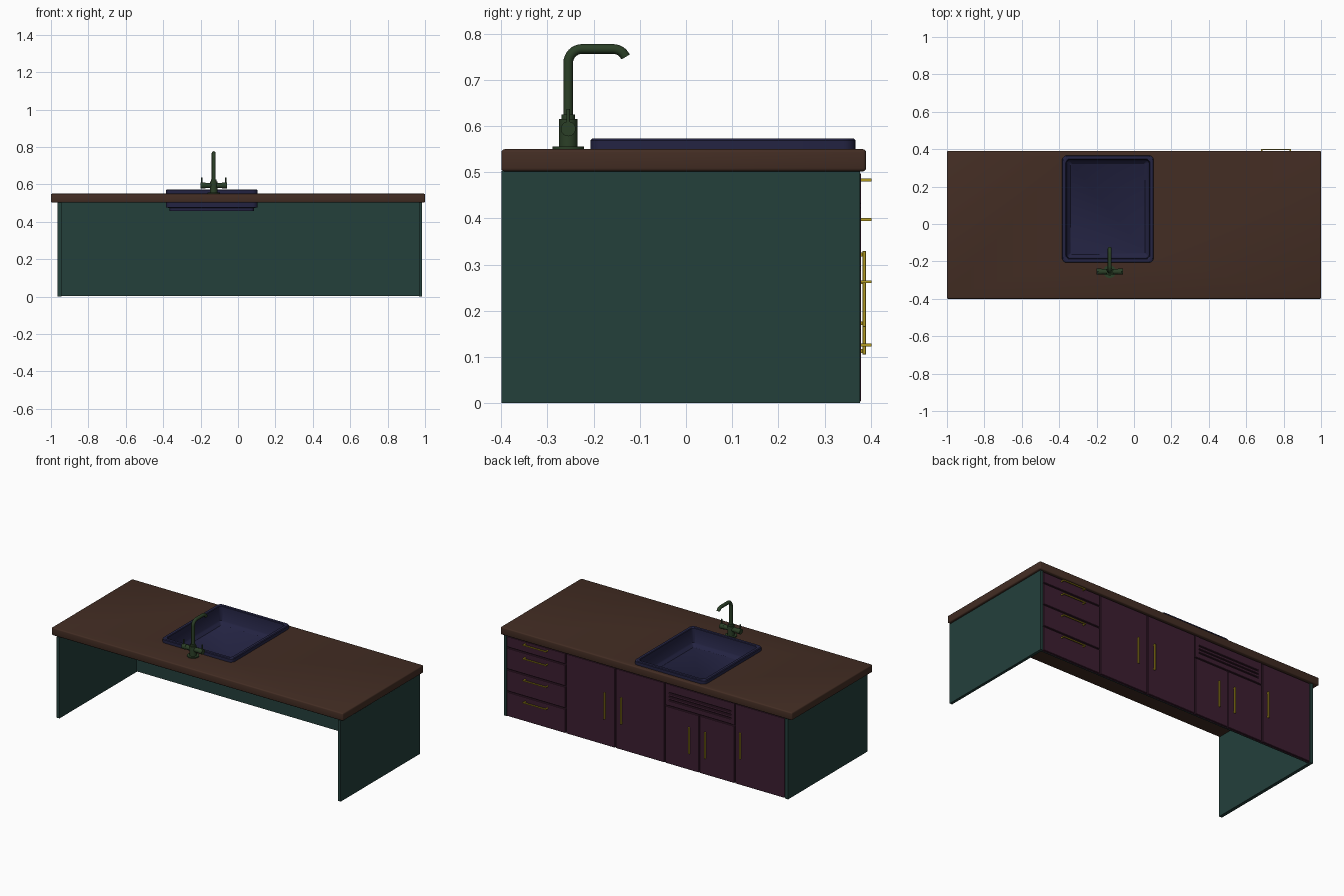
import bpy, bmesh, math
from mathutils import Vector

if "Cube" in bpy.data.objects:
    bpy.data.objects.remove(bpy.data.objects["Cube"])


def material(name, rgb):
    m = bpy.data.materials.new(name)
    m.use_nodes = True
    m.diffuse_color = (*rgb, 1)
    m.node_tree.nodes["Principled BSDF"].inputs["Base Color"].default_value = (*rgb, 1)
    return m


BROWN = material("brown worktop", (0.056, 0.026, 0.017))
TEAL = material("dark teal panel", (0.017, 0.05, 0.044))
PLUM = material("plum front", (0.045, 0.013, 0.03))
NAVY = material("navy basin", (0.017, 0.017, 0.055))
GREEN = material("dark green metal", (0.024, 0.05, 0.02))
GOLD = material("gold handle", (0.45, 0.32, 0.015))


def add_mesh(name, bm, mat, smooth=False):
    bmesh.ops.recalc_face_normals(bm, faces=bm.faces)
    mesh = bpy.data.meshes.new(name)
    bm.to_mesh(mesh)
    bm.free()
    mesh.materials.append(mat)
    ob = bpy.data.objects.new(name, mesh)
    bpy.context.collection.objects.link(ob)
    if smooth:
        select(ob)
        bpy.ops.object.shade_smooth_by_angle(angle=math.radians(40))
    return ob


def select(ob):
    bpy.ops.object.select_all(action="DESELECT")
    ob.select_set(True)
    bpy.context.view_layer.objects.active = ob


def box(name, mat, x, y, z, bevel=0, segments=1):
    """Box from (low, high) ranges on each axis."""
    bm = bmesh.new()
    bmesh.ops.create_cube(bm, size=1)
    for v in bm.verts:
        v.co = [r[0] + (c + 0.5) * (r[1] - r[0]) for c, r in zip(v.co, (x, y, z))]
    if bevel:
        bmesh.ops.bevel(bm, geom=bm.edges[:], offset=bevel, segments=segments,
                        profile=0.5, affect="EDGES")
    return add_mesh(name, bm, mat, segments > 1)


def rod(name, mat, start, end, radius, sides=24):
    """Cylinder between two points."""
    a, b = Vector(start), Vector(end)
    bm = bmesh.new()
    bmesh.ops.create_cone(bm, cap_ends=True, segments=sides, radius1=radius,
                          radius2=radius, depth=(b - a).length)
    turn = (b - a).to_track_quat("Z", "Y")
    for v in bm.verts:
        v.co = turn @ v.co + (a + b) / 2
    return add_mesh(name, bm, mat, True)


# Worktop with an opening for the basin
worktop = box("worktop", BROWN, (-1, 1), (-0.4, 0.39), (0.502, 0.55), 0.007, 3)
cutter = box("basin_cutter", BROWN, (-0.375, 0.095), (-0.195, 0.358), (0.4, 0.7))
cutter.hide_render = True
cut = worktop.modifiers.new("opening", "BOOLEAN")
cut.operation, cut.object, cut.solver = "DIFFERENCE", cutter, "EXACT"
select(worktop)
bpy.ops.object.modifier_apply(modifier=cut.name)
bpy.data.objects.remove(cutter)

# Side and inner panels
BACK = 0.377
box("left_side_panel", TEAL, (0.968, 0.985), (-0.4, BACK), (0, 0.503))
box("right_side_panel", TEAL, (-0.965, -0.945), (-0.4, BACK), (0, 0.503))
box("inner_panel", TEAL, (-0.945, 0.968), (0.357, 0.364), (0.003, 0.503))
box("front_backing", PLUM, (-0.945, 0.968), (0.364, 0.37), (0.003, 0.503))


# Drawer and door fronts
def front(name, x0, x1, z0, z1, gap=0.003):
    box(name, PLUM, (x0 + gap, x1 - gap), (0.369, 0.379), (z0 + gap, z1 - gap), 0.002)


def bar_handle(name, x, z0, z1):
    box(name, GOLD, (x - 0.005, x + 0.005), (0.382, 0.39), (z0, z1), 0.0015)
    for z in (z0 + 0.008, z1 - 0.008):
        box(name + "_post", GOLD, (x - 0.004, x + 0.004), (0.375, 0.384),
            (z - 0.004, z + 0.004))


def loop_handle(name, x, z, half=0.08):
    box(name, GOLD, (x - half, x + half), (0.395, 0.402), (z - 0.003, z + 0.003))
    for s in (-1, 1):
        px = x + s * (half - 0.004)
        box(name + "_post", GOLD, (px - 0.004, px + 0.004), (0.375, 0.398),
            (z - 0.003, z + 0.003))


levels = [0, 0.155, 0.292, 0.428, 0.5]
for i, grip in enumerate((0.126, 0.263, 0.398, 0.483)):
    front(f"drawer_{i + 1}", 0.56, 0.968, levels[i], levels[i + 1])
    loop_handle(f"drawer_handle_{i + 1}", 0.76, grip)

SPLIT = 0.36
doors = [("tall_door_a", 0.22, 0.56, 0.29, 0.5), ("tall_door_b", -0.12, 0.22, 0.175, 0.5),
         ("short_door_a", -0.355, -0.12, -0.29, SPLIT),
         ("short_door_b", -0.6, -0.355, -0.4, SPLIT),
         ("end_door", -0.945, -0.6, -0.64, 0.5)]
for name, x0, x1, grip, top in doors:
    front(name, x0, x1, 0, top)
    low = 0.105 if top == SPLIT else 0.165
    bar_handle(name + "_handle", grip, low, low + 0.165)

# Vent panel made of slats
slats = [SPLIT, 0.398, 0.42, 0.442, 0.5]
for i in range(4):
    front(f"vent_slat_{i + 1}", -0.6, -0.12, slats[i], slats[i + 1])
for x in (-0.585, -0.135):
    box("vent_end", PLUM, (x - 0.012, x + 0.012), (0.369, 0.379), (SPLIT + 0.003, 0.497))


# Basin: rounded rings following a wall profile
def rounded_ring(bm, inset, z, radius):
    x0, x1, y0, y1 = -0.385 + inset, 0.105 - inset, -0.207 + inset, 0.367 - inset
    r = max(radius - inset * 0.5, 0.008)
    ring = []
    for k, (cx, cy) in enumerate(((x1 - r, y1 - r), (x0 + r, y1 - r),
                                  (x0 + r, y0 + r), (x1 - r, y0 + r))):
        for j in range(6):
            t = math.pi / 2 * (k + j / 5)
            ring.append(bm.verts.new((cx + r * math.cos(t), cy + r * math.sin(t), z)))
    return ring


profile = [(0.02, 0.457), (0.02, 0.474), (0, 0.476), (0, 0.569), (0.004, 0.573),
           (0.02, 0.573), (0.023, 0.57), (0.026, 0.485), (0.032, 0.478), (0.045, 0.465)]
bm = bmesh.new()
rings = [rounded_ring(bm, inset, z, 0.028) for inset, z in profile]
for a, b in zip(rings, rings[1:]):
    for i in range(len(a)):
        j = (i + 1) % len(a)
        bm.faces.new((a[i], a[j], b[j], b[i]))
bm.faces.new(rings[0])
bm.faces.new(rings[-1])
add_mesh("basin", bm, NAVY, True)

# Tap body
TX, TY = -0.13, -0.255
rod("tap_base", GREEN, (TX, TY, 0.549), (TX, TY, 0.556), 0.034, 32)
rod("tap_body", GREEN, (TX, TY, 0.555), (TX, TY, 0.615), 0.02, 32)
rod("tap_collar", GREEN, (TX, TY, 0.614), (TX, TY, 0.625), 0.015)

# Cross valves with levers, one on each side
for s in (-1, 1):
    rod("tap_valve", GREEN, (TX, TY, 0.594), (TX + s * 0.068, TY, 0.594), 0.014)
    rod("tap_valve_cap", GREEN, (TX + s * 0.045, TY, 0.594), (TX + s * 0.07, TY, 0.594), 0.016)
    rod("tap_lever", GREEN, (TX + s * 0.064, TY, 0.58), (TX + s * 0.064, TY, 0.637), 0.004, 12)

# Spout swept along a bent path
path = [(TY, 0.62)]
path += [(TY + 0.03 - 0.03 * math.cos(t), 0.737 + 0.03 * math.sin(t))
         for t in (math.pi / 2 * i / 8 for i in range(9))]
path += [(-0.158 + 0.03 * math.sin(t), 0.737 + 0.03 * math.cos(t))
         for t in (math.radians(65) * i / 6 for i in range(7))]
curve = bpy.data.curves.new("tap_spout", "CURVE")
curve.dimensions = "3D"
curve.bevel_depth, curve.bevel_resolution, curve.use_fill_caps = 0.0105, 4, True
spline = curve.splines.new("POLY")
spline.points.add(len(path) - 1)
for p, (y, z) in zip(spline.points, path):
    p.co = (TX, y, z, 1)
curve.materials.append(GREEN)
spout = bpy.data.objects.new("tap_spout", curve)
bpy.context.collection.objects.link(spout)
select(spout)
bpy.ops.object.convert(target="MESH")
bpy.ops.object.shade_smooth_by_angle(angle=math.radians(40))
